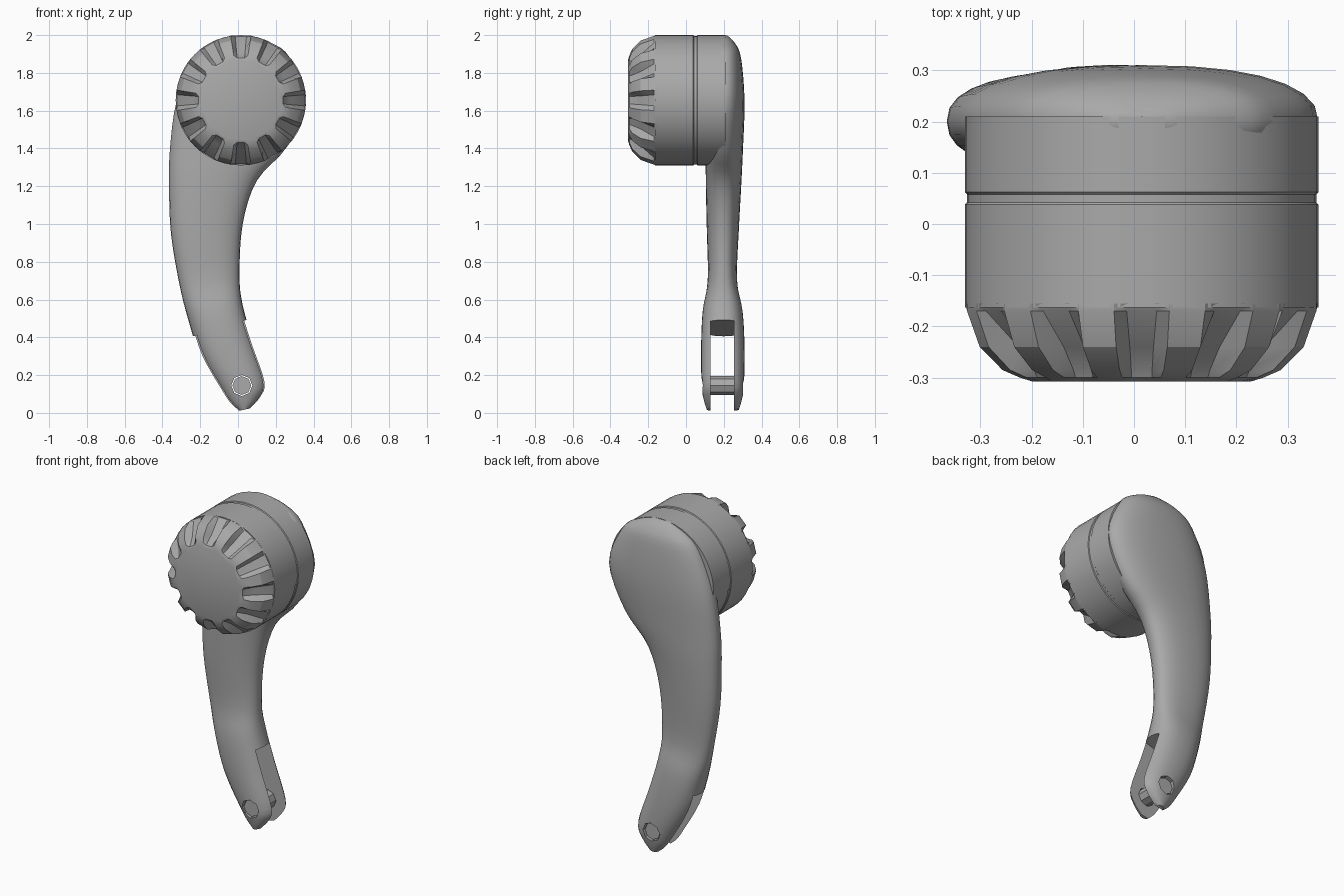
import bpy
import bmesh
from math import sin, cos, pi, radians
from mathutils import Vector, Matrix

if "Cube" in bpy.data.objects:
    bpy.data.objects.remove(bpy.data.objects["Cube"])

grey = bpy.data.materials.new("plain grey")
grey.use_nodes = True
colour = (0.4, 0.4, 0.4, 1)
grey.diffuse_color = colour
grey.node_tree.nodes["Principled BSDF"].inputs["Base Color"].default_value = colour

HUB = Vector((0.015, 0, 1.655))
PIN = Vector((0.02, 0.195, 0.145))
SEAM_Y = 0.2


def make_object(name, bm, smooth=None):
    bmesh.ops.recalc_face_normals(bm, faces=bm.faces)
    mesh = bpy.data.meshes.new(name)
    bm.to_mesh(mesh)
    bm.free()
    obj = bpy.data.objects.new(name, mesh)
    bpy.context.collection.objects.link(obj)
    mesh.materials.append(grey)
    if smooth:
        bpy.ops.object.select_all(action="DESELECT")
        obj.select_set(True)
        bpy.context.view_layer.objects.active = obj
        bpy.ops.object.shade_smooth_by_angle(angle=radians(smooth))
    return obj


def loft(name, rings, smooth):
    """Skin a list of equal point rings and cap both ends."""
    bm = bmesh.new()
    loops = [[bm.verts.new(p) for p in ring] for ring in rings]
    count = len(loops[0])
    for a, b in zip(loops, loops[1:]):
        for i in range(count):
            j = (i + 1) % count
            bm.faces.new((a[i], a[j], b[j], b[i]))
    bm.faces.new(loops[0])
    bm.faces.new(loops[-1])
    return make_object(name, bm, smooth)


def hub_point(radius, angle, y):
    return HUB + Vector((radius * cos(angle), y, radius * sin(angle)))


def cylinder_y(name, centre, radius, depth, sides, smooth=None):
    bm = bmesh.new()
    matrix = Matrix.Translation(centre) @ Matrix.Rotation(pi / 2, 4, "X")
    bmesh.ops.create_cone(bm, cap_ends=True, segments=sides, radius1=radius,
                          radius2=radius, depth=depth, matrix=matrix)
    return make_object(name, bm, smooth)


def cut(target, cutter):
    cutter.hide_render = True
    cutter.hide_viewport = True
    mod = target.modifiers.new(cutter.name, "BOOLEAN")
    mod.operation = "DIFFERENCE"
    mod.solver = "EXACT"
    mod.object = cutter


# Drum with a fine seam round the middle
drum_profile = [(0.21, 0.345), (0.062, 0.345), (0.058, 0.341), (0.042, 0.341),
                (0.038, 0.345), (-0.163, 0.345)]
loft("shoulder_drum", [[hub_point(r, 2 * pi * i / 48, y) for i in range(48)]
                       for y, r in drum_profile], 30)

# Front cap: rounded rim with notches pressed into it at regular steps
NOTCHES = 12
columns = [(radians(360 / NOTCHES * n + step), pressed)
           for n in range(NOTCHES)
           for step, pressed in ((-9, 0), (-5, 1), (5, 1), (9, 0))]
cap_profile = [(-0.155, 0.345, 0.345), (-0.17, 0.345, 0.335), (-0.24, 0.32, 0.265),
               (-0.285, 0.275, 0.232), (-0.3, 0.24, 0.225), (-0.307, 0.215, 0.215)]
loft("drum_cap", [[hub_point(low if pressed else high, a, y) for a, pressed in columns]
                  for y, high, low in cap_profile], 25)

# Curved arm: left edge x, z; right edge x, z; front y; back y
stations = [
    (-0.04, 1.997, 0.07, 1.997, 0.18, 0.22),
    (-0.15, 1.95, 0.18, 1.957, 0.15, 0.262),
    (-0.235, 1.87, 0.275, 1.88, 0.12, 0.292),
    (-0.325, 1.65, 0.36, 1.655, 0.11, 0.31),
    (-0.36, 1.4, 0.26, 1.41, 0.105, 0.302),
    (-0.365, 1.2, 0.1, 1.23, 0.105, 0.293),
    (-0.355, 0.95, 0.025, 1, 0.11, 0.28),
    (-0.31, 0.68, 0.008, 0.73, 0.115, 0.27),
    (-0.265, 0.5, 0.025, 0.57, 0.088, 0.3),
    (-0.2, 0.3, 0.08, 0.38, 0.08, 0.31),
    (-0.09, 0.11, 0.15, 0.17, 0.083, 0.307),
    (-0.045, 0.045, 0.13, 0.09, 0.095, 0.295),
    (0, 0.01, 0.07, 0.025, 0.11, 0.28),
]


def smooth_stations(points, steps=4):
    pts = [Vector(p) for p in points]
    result = []
    for i in range(len(pts) - 1):
        a, b, c, d = (pts[min(max(k, 0), len(pts) - 1)] for k in range(i - 1, i + 3))
        for s in range(steps):
            t = s / steps
            result.append(b + (c - a) * t / 2 + (a - b * 2.5 + c * 2 - d / 2) * t ** 2
                          + (b * 3 - a - c * 3 + d) * t ** 3 / 2)
    return result + [pts[-1]]


def section(station, sides=28):
    lx, lz, rx, rz, front, back = station
    ring = []
    for i in range(sides):
        a = 2 * pi * i / sides
        u = abs(cos(a)) ** 0.85 * (1 if cos(a) > 0 else -1)
        v = abs(sin(a)) ** 0.85
        f = (u + 1) / 2
        y = SEAM_Y + v * ((back if sin(a) > 0 else front) - SEAM_Y)
        ring.append(Vector((lx + (rx - lx) * f, y, lz + (rz - lz) * f)))
    return ring


arm = loft("arm", [section(s) for s in smooth_stations(stations)], 40)

# Fork slot between the two prongs, following the tilt of the arm
bm = bmesh.new()
bmesh.ops.create_cube(bm, size=1, matrix=Matrix.Translation((-0.06, 0.192, 0.46))
                      @ Matrix.Rotation(radians(-17), 4, "Y")
                      @ Matrix.Translation((0, 0, -0.4))
                      @ Matrix.Diagonal((1.2, 0.122, 0.8, 1)))
cut(arm, make_object("slot_cutter", bm))

# Pin in its bore, heads set just below the prong faces
cut(arm, cylinder_y("bore_cutter", PIN, 0.056, 0.5, 8))
cylinder_y("fork_pin", PIN, 0.05, 0.19, 8)
